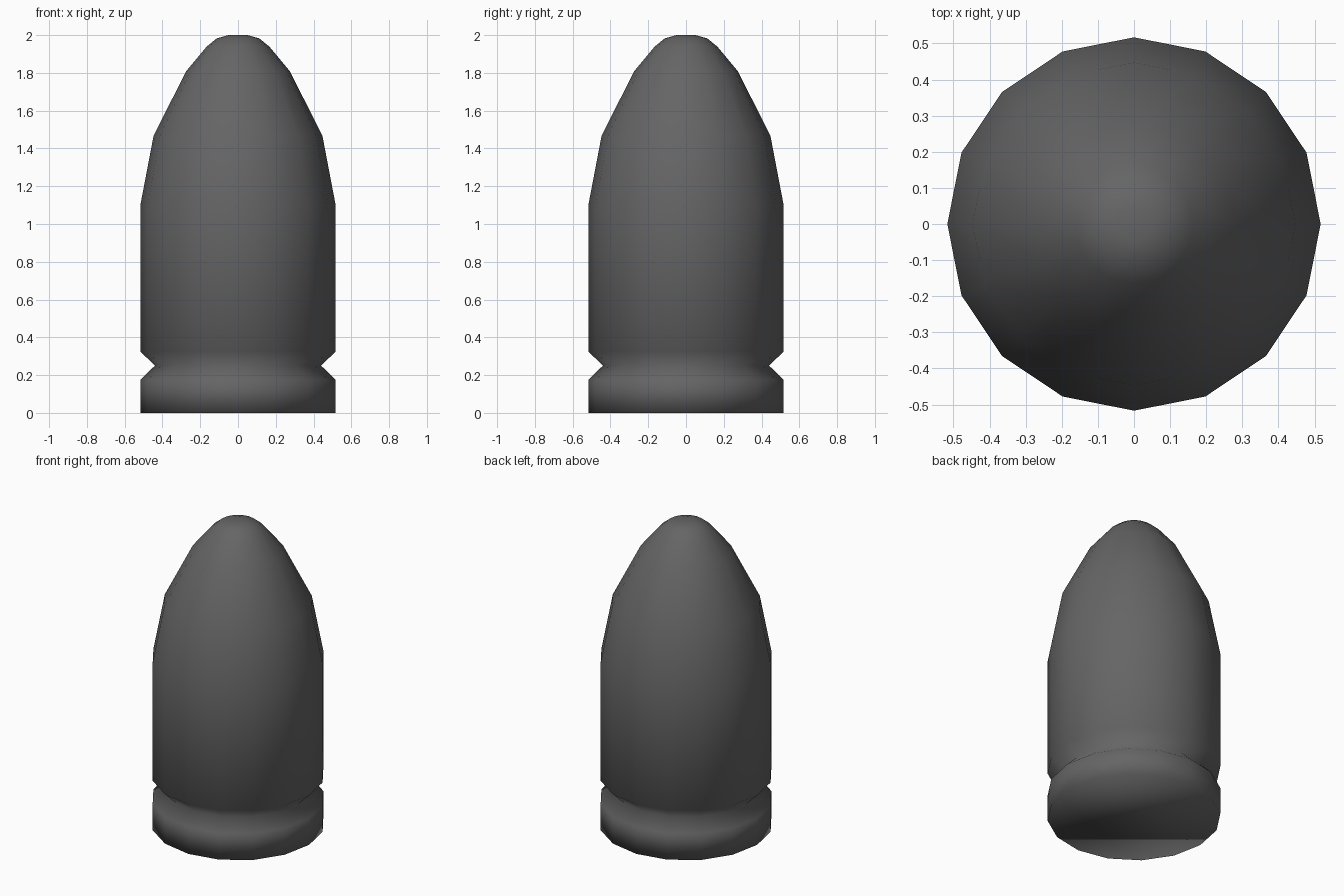
import bpy, bmesh, math

if "Cube" in bpy.data.objects:
    bpy.data.objects.remove(bpy.data.objects["Cube"])

SIDES = 16
# Half profile (radius, height): base band, groove, body, rounded nose
PROFILE = [(0.517, 0), (0.517, 0.175), (0.44, 0.25), (0.517, 0.325),
           (0.517, 1.10), (0.447, 1.467), (0.275, 1.808),
           (0.165, 1.94), (0.112, 1.983), (0.05, 2.0)]

mat = bpy.data.materials.new("dark_grey")
mat.diffuse_color = (0.13, 0.13, 0.13, 1)
mat.use_nodes = True
mat.node_tree.nodes["Principled BSDF"].inputs["Base Color"].default_value = mat.diffuse_color

# Lathe the profile into rings
bm = bmesh.new()
rings = [[bm.verts.new((r * math.cos(2 * math.pi * i / SIDES),
                        r * math.sin(2 * math.pi * i / SIDES), z))
          for i in range(SIDES)] for r, z in PROFILE]
for low, high in zip(rings, rings[1:]):
    for i in range(SIDES):
        j = (i + 1) % SIDES
        bm.faces.new((low[i], low[j], high[j], high[i]))

# Base cap and nose tip
bm.faces.new(rings[0][::-1])
bm.faces.new(rings[-1])
for f in bm.faces:
    f.smooth = True

mesh = bpy.data.meshes.new("bullet_body")
bm.to_mesh(mesh)
bm.free()
mesh.materials.append(mat)
obj = bpy.data.objects.new("bullet_body", mesh)
bpy.context.collection.objects.link(obj)
